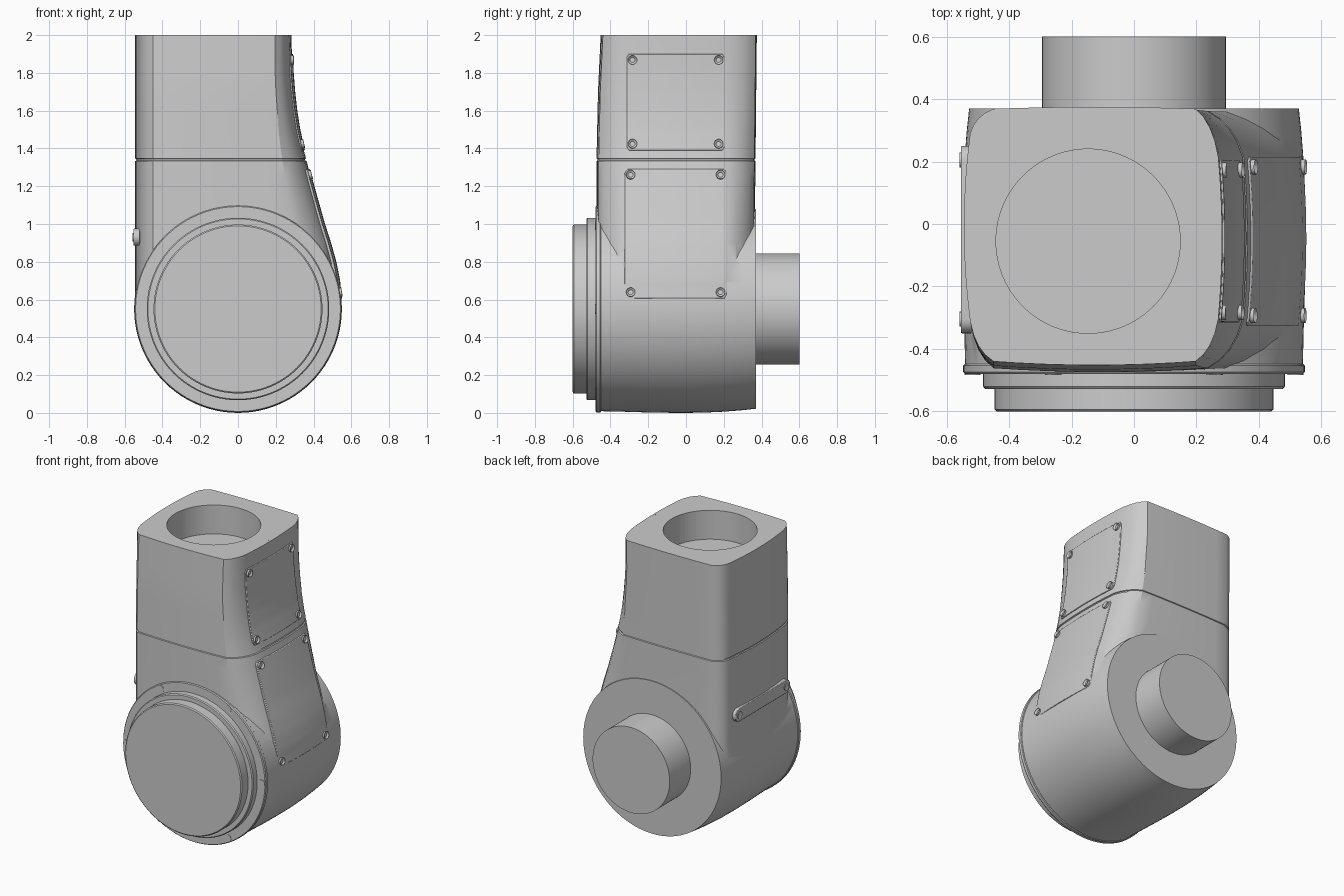
import bpy, bmesh, math
from mathutils import Vector, Matrix

if "Cube" in bpy.data.objects:
    bpy.data.objects.remove(bpy.data.objects["Cube"])

CZ = 0.55  # height of the joint axis


def lerp_table(table, z):
    for (z0, v0), (z1, v1) in zip(table, table[1:]):
        if z <= z1:
            t = max(0, (z - z0) / (z1 - z0))
            return v0 + (v1 - v0) * t
    return table[-1][1]


RIGHT = [(0.5, .53), (0.6, .543), (0.7, .535), (0.8, .515), (0.9, .487), (1.0, .455), (1.12, .421),
         (1.25, .385), (1.4, .346), (1.5, .324), (1.6, .308), (1.7, .297), (1.8, .289), (2.0, .282)]
FRONT = [(0.5, -.474), (1.34, -.474), (1.7, -.466), (2.0, -.452)]
BACK = [(0.5, .364), (1.15, .366), (2.0, .375)]
CHAMFER = [(0.5, .20), (1.03, .16), (1.25, .135), (1.6, .10), (2.0, .085)]


def side_x(y, z):
    return lerp_table(RIGHT, z) - 0.012 * ((y + .045) / .26) ** 2


def finish(bm, name, smooth=True, bevel=0):
    bmesh.ops.recalc_face_normals(bm, faces=bm.faces)
    me = bpy.data.meshes.new(name)
    bm.to_mesh(me)
    bm.free()
    ob = bpy.data.objects.new(name, me)
    bpy.context.collection.objects.link(ob)
    if bevel:
        m = ob.modifiers.new("bevel", 'BEVEL')
        m.width, m.segments, m.limit_method = bevel, 2, 'ANGLE'
    if smooth:
        shade(ob)
    return ob


def shade(ob):
    bpy.ops.object.select_all(action='DESELECT')
    ob.select_set(True)
    bpy.context.view_layer.objects.active = ob
    bpy.ops.object.shade_smooth_by_angle(angle=math.radians(28))


def lathe_y(name, profile, steps=96, bevel=0):
    """Turn (radius, y) points around the joint axis."""
    bm = bmesh.new()
    vs = [bm.verts.new((r, y, CZ)) for r, y in profile]
    es = [bm.edges.new(p) for p in zip(vs, vs[1:])]
    bmesh.ops.spin(bm, geom=vs + es, cent=(0, 0, CZ), axis=(0, 1, 0),
                   angle=math.tau, steps=steps, use_duplicate=False)
    bmesh.ops.remove_doubles(bm, verts=bm.verts, dist=1e-5)
    return finish(bm, name, bevel=bevel)


def boolean(ob, other, op):
    m = ob.modifiers.new(op, 'BOOLEAN')
    m.operation, m.object, m.solver = op, other, 'EXACT'
    bpy.context.view_layer.objects.active = ob
    bpy.ops.object.modifier_apply(modifier=m.name)
    bpy.data.objects.remove(other)


def section(z, inset):
    """Bulged, corner-cut outline of the upright arm at height z."""
    xr, yf, yb = (lerp_table(t, z) for t in (RIGHT, FRONT, BACK))
    xc = xr - lerp_table(CHAMFER, z)
    us = [i / 4 - 1 for i in range(9)]
    sides = [
        [(side_x(-.045 + .26 * u, z), -.045 + .26 * u) for u in us],
        [(xc + (-.45 - xc) * (u + 1) / 2, yb - .006 * u * u) for u in us],
        [(-.545 + .02 * u * u, -.01 - .30 * u) for u in us],
        [(-.45 + (xc + .45) * (u + 1) / 2, yf + .012 * u * u) for u in us]]
    corners = [(xr, yb), (-.54, yb), (-.54, yf), (xr, yf)]
    pts = []
    for i, side in enumerate(sides):
        pts += side
        a, b, c = Vector(side[-1]), Vector(sides[(i + 1) % 4][0]), Vector(corners[i])
        k = (a + b) / 2 * .6 + c * .4
        for t in (.25, .5, .75):
            pts.append(a * (1 - t) ** 2 + k * 2 * t * (1 - t) + b * t * t)
    cx, cy, s = (xr - .545) / 2, -.045, 1 - inset / .43
    return [(cx + (p[0] - cx) * s, cy + (p[1] - cy) * s, z) for p in pts]


# Upright arm, with the seam groove at z = 1.34
bm = bmesh.new()
levels = [(z, 0) for z, _ in RIGHT]
levels += [(1.333, 0), (1.336, .006), (1.344, .006), (1.347, 0)]
rings = [[bm.verts.new(p) for p in section(z, i)] for z, i in sorted(levels)]
n = len(rings[0])
for a, b in zip(rings, rings[1:]):
    for i in range(n):
        j = (i + 1) % n
        bm.faces.new((a[i], a[j], b[j], b[i]))
bm.faces.new(rings[0])
bm.faces.new(rings[-1])
arm = finish(bm, "upright_arm", smooth=False)

# Barrel housing merged into the arm
prof = [(0, -.452), (.541, -.452)]
prof += [(.55 - .009 * (y / .4) ** 2 if y < 0 else .55 - .022 * (y / .37) ** 2, y)
         for y in (-.35, -.2, -.05, .08, .2, .3, .37)]
barrel = lathe_y("barrel", prof + [(0, .37)])
boolean(arm, barrel, 'UNION')

# Round socket in the top
bm = bmesh.new()
bmesh.ops.create_cone(bm, cap_ends=True, segments=96, radius1=.295, radius2=.295, depth=.4,
                      matrix=Matrix.Translation((-.147, -.055, 2.0)))
cutter = finish(bm, "socket_cutter", smooth=False)
cutter.hide_render = True
boolean(arm, cutter, 'DIFFERENCE')
shade(arm)
arm.name = "arm_housing"

# Back shaft and stepped front cover
lathe_y("back_shaft", [(0, .36), (.295, .36), (.295, .6), (0, .6)])
lathe_y("front_flange", [(0, -.449), (.543, -.449), (.547, -.454), (.547, -.474), (.542, -.48), (0, -.48)])
lathe_y("front_cover", [(0, -.47), (.483, -.47), (.483, -.521), (.477, -.528), (.447, -.528),
                        (.447, -.594), (.440, -.6), (0, -.6)])


def screw(name, pos, normal, r, h):
    """Round screw head with a hexagon socket."""
    q = Vector((0, 0, 1)).rotation_difference(Vector(normal)).to_matrix().to_4x4()
    bm = bmesh.new()
    bmesh.ops.create_cone(bm, cap_ends=True, segments=18, radius1=r, radius2=r, depth=h)
    bmesh.ops.create_cone(bm, cap_ends=False, segments=6, radius1=r * .5, radius2=r * .5, depth=h)
    top = [f for f in bm.faces if len(f.verts) == 18 and f.calc_center_median().z > 0]
    hexv = [v for v in bm.verts if v.co.to_2d().length < r * .6]
    bmesh.ops.delete(bm, geom=hexv, context='VERTS')
    bmesh.ops.inset_individual(bm, faces=top, thickness=r * .45)
    bmesh.ops.translate(bm, verts=top[0].verts, vec=(0, 0, -h * .4))
    bm.transform(Matrix.Translation(pos) @ q)
    return finish(bm, name)


for i in range(6):
    a = i * math.tau / 6
    bm = bmesh.new()
    bmesh.ops.create_cone(bm, cap_ends=True, segments=24, radius1=.026, radius2=.026, depth=.02,
                          matrix=Matrix.Translation((.517 * math.cos(a), -.473, CZ + .517 * math.sin(a)))
                          @ Matrix.Rotation(math.pi / 2, 4, 'X'))
    finish(bm, "flange_bolt_%d" % i)


# Service covers following the curved right face, a screw in each corner
def surface(y, z):
    cyl = math.sqrt(max(0, .549 ** 2 - (z - CZ) ** 2)) - .012 * ((y + .045) / .26) ** 2
    return max(side_x(y, z), cyl)


def cover(name, y0, y1, z0, z1):
    bm = bmesh.new()
    ny, nz = 10, 24
    c = .02
    zs = [z0, z0 + c] + [z0 + c + (z1 - z0 - 2 * c) * i / nz for i in range(1, nz)] + [z1 - c, z1]
    layers = []
    for off in (-.012, .006):
        g = []
        for z in zs:
            cut = c * .6 if z in (z0, z1) else 0
            row = []
            for i in range(ny + 1):
                y = y0 + cut + (y1 - y0 - 2 * cut) * i / ny
                row.append(bm.verts.new((surface(y, z) + off, y, z)))
            g.append(row)
        for a, b in zip(g, g[1:]):
            for i in range(ny):
                bm.faces.new((a[i], a[i + 1], b[i + 1], b[i]))
        layers.append(g)
    loops = [g[0] + [r[-1] for r in g[1:-1]] + g[-1][::-1] + [r[0] for r in g[-2:0:-1]] for g in layers]
    lo, hi = loops
    for i in range(len(lo)):
        j = (i + 1) % len(lo)
        bm.faces.new((lo[i], lo[j], hi[j], hi[i]))
    finish(bm, name, bevel=.003)
    for y in (y0 + .032, y1 - .032):
        for z in (z0 + .032, z1 - .032):
            slope = (surface(y, z + .02) - surface(y, z - .02)) / .04
            nrm = Vector((1, 0, -slope)).normalized()
            screw(name + "_screw", Vector((surface(y, z), y, z)) + nrm * .006, nrm, .024, .024)


cover("upper_cover", -.315, .205, 1.39, 1.90)
cover("lower_cover", -.325, .215, 0.605, 1.29)

# Narrow strap on the left face
bm = bmesh.new()
h, z0 = .045, .93
outline = []
for yc, start in ((.205, -90), (-.305, 90)):
    for k in range(13):
        a = math.radians(start + 15 * k)
        outline.append(bm.verts.new((-.52, yc + h * math.cos(a), z0 + h * math.sin(a))))
f = bm.faces.new(outline)
ext = bmesh.ops.extrude_face_region(bm, geom=[f])
bmesh.ops.translate(bm, verts=[v for v in ext['geom'] if isinstance(v, bmesh.types.BMVert)], vec=(-.034, 0, 0))
finish(bm, "side_strap", bevel=.003)
for y in (.205, -.305):
    screw("strap_screw", (-.552, y, z0), (-1, 0, 0), .024, .014)

# Small alignment mark on the top rim
bm = bmesh.new()
bmesh.ops.create_cone(bm, cap_ends=True, segments=3, radius1=.014, radius2=.014, depth=.006,
                      matrix=Matrix.Translation((.26, -.055, 1.998)) @ Matrix.Rotation(math.pi / 2, 4, 'Z'))
finish(bm, "alignment_mark", smooth=False)
